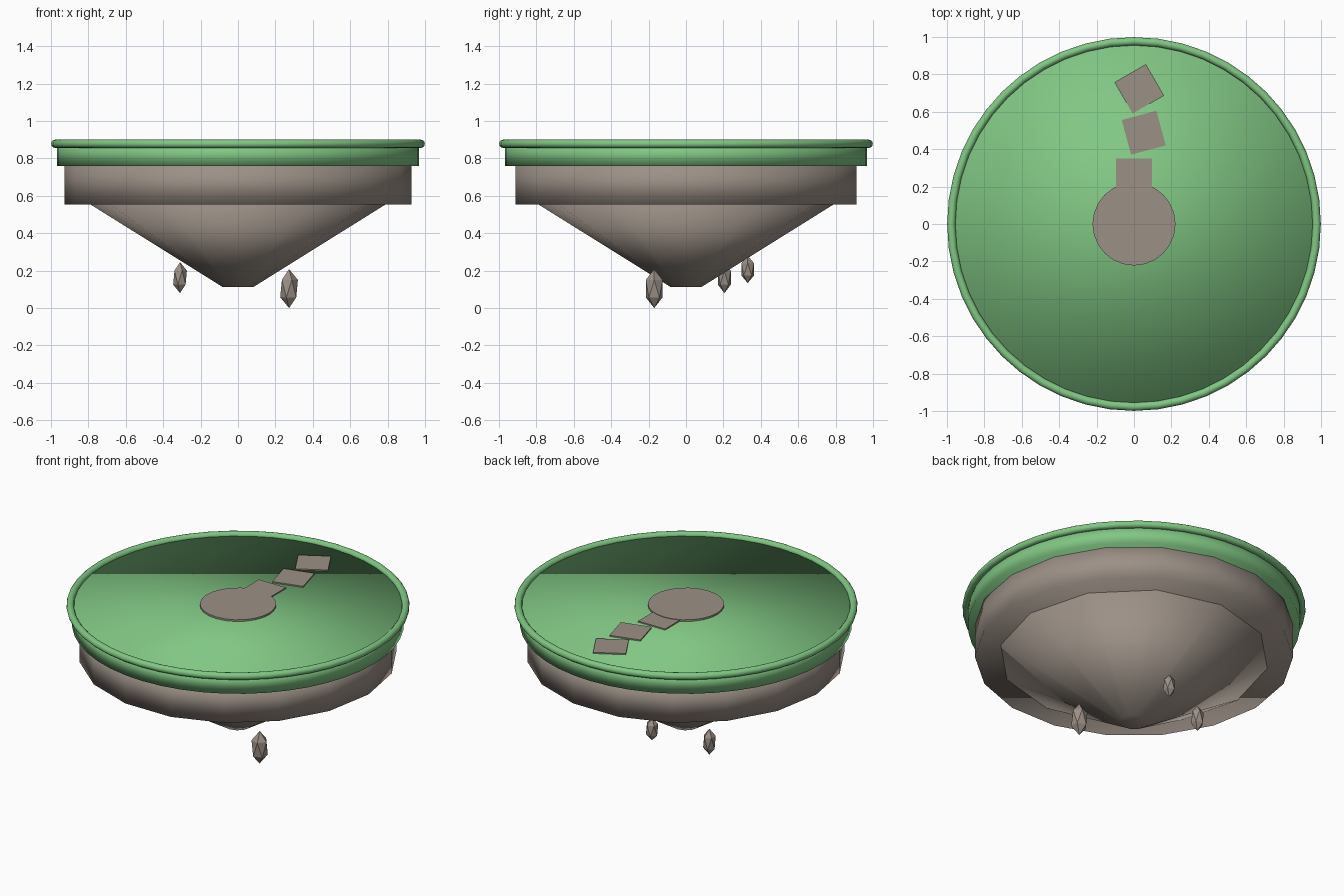
import bpy, bmesh, math
from mathutils import Matrix

cube = bpy.data.objects.get("Cube")
if cube:
    bpy.data.objects.remove(cube)


def material(name, rgb):
    m = bpy.data.materials.new(name)
    m.use_nodes = True
    m.diffuse_color = (*rgb, 1)
    m.node_tree.nodes["Principled BSDF"].inputs["Base Color"].default_value = (*rgb, 1)
    return m


grass = material("grass green", (0.22, 0.57, 0.23))
rock = material("warm grey rock", (0.33, 0.28, 0.24))


def finish(name, bm, mat, smooth=False):
    mesh = bpy.data.meshes.new(name)
    bmesh.ops.recalc_face_normals(bm, faces=bm.faces)
    for f in bm.faces:
        f.smooth = smooth
    bm.to_mesh(mesh)
    bm.free()
    mesh.materials.append(mat)
    obj = bpy.data.objects.new(name, mesh)
    bpy.context.collection.objects.link(obj)
    return obj


def frustum(name, mat, sides, r_low, r_high, z_low, z_high, smooth=True):
    """Capped cylinder or cone with a vertex on the x axis."""
    bm = bmesh.new()
    rings = []
    for r, z in ((r_low, z_low), (r_high, z_high)):
        angles = [math.tau * i / sides for i in range(sides)]
        rings.append([bm.verts.new((r * math.cos(a), r * math.sin(a), z)) for a in angles])
    low, high = rings
    bm.faces.new(low[::-1])
    bm.faces.new(high)
    for i in range(sides):
        j = (i + 1) % sides
        bm.faces.new((low[i], low[j], high[j], high[i]))
    return finish(name, bm, mat, smooth)


# Island body: grass slab, rock band and tapering underside
frustum("grass_slab", grass, 48, 0.967, 0.967, 0.76, 0.877)
frustum("rock_band", rock, 18, 0.927, 0.927, 0.553, 0.78)
frustum("rock_underside", rock, 12, 0.083, 0.8, 0.113, 0.561)

# Rounded grass lip
bpy.ops.mesh.primitive_torus_add(major_segments=48, minor_segments=12,
                                 major_radius=0.977, minor_radius=0.022,
                                 location=(0, 0, 0.878))
lip = bpy.context.object
lip.name = "grass_lip"
lip.data.materials.append(grass)
bpy.ops.object.shade_smooth()

# Round plaza and the stepping stones leading to the back
frustum("plaza", rock, 24, 0.222, 0.222, 0.87, 0.888, smooth=False)
for i, (x, y, turn) in enumerate([(0, 0.253, 0), (0.052, 0.488, 15), (0.028, 0.722, 30)]):
    bm = bmesh.new()
    bmesh.ops.create_cube(bm, size=1, matrix=Matrix.Translation((x, y, 0.878))
                          @ Matrix.Rotation(math.radians(turn), 4, "Z")
                          @ Matrix.Diagonal((0.192, 0.192, 0.014, 1)))
    finish(f"path_stone_{i + 1}", bm, rock)

# Loose faceted shards hanging below
for i, (x, y, z, r, h) in enumerate([(0.273, -0.17, 0.104, 0.053, 0.104),
                                     (-0.31, 0.205, 0.163, 0.041, 0.083),
                                     (0.01, 0.33, 0.207, 0.04, 0.073)]):
    bm = bmesh.new()
    bmesh.ops.create_icosphere(bm, subdivisions=1, radius=1,
                               matrix=Matrix.Translation((x, y, z)) @ Matrix.Diagonal((r, r, h, 1)))
    finish(f"floating_shard_{i + 1}", bm, rock)
